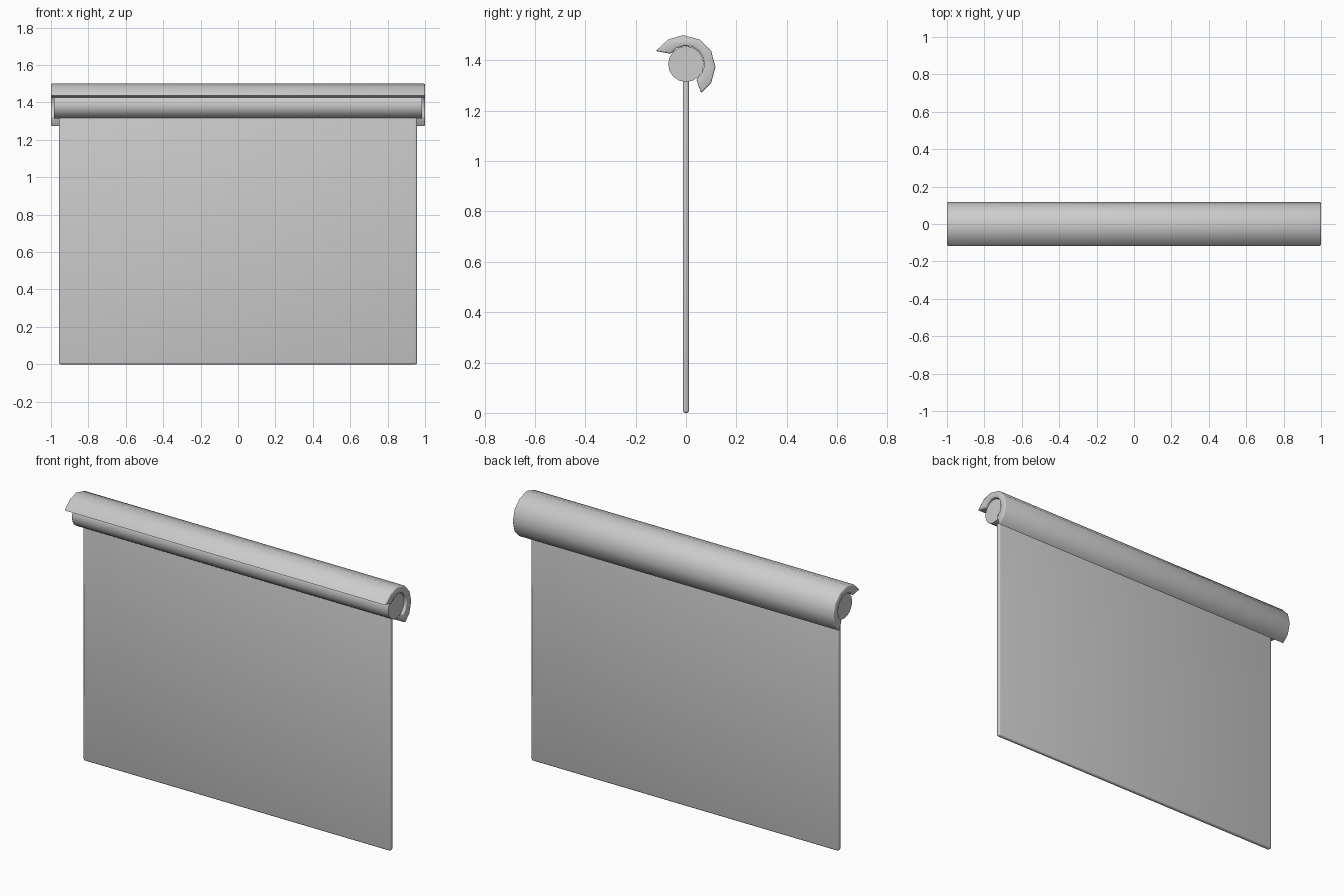
import bpy, bmesh, math

if "Cube" in bpy.data.objects:
    bpy.data.objects.remove(bpy.data.objects["Cube"], do_unlink=True)

grey = bpy.data.materials.new("plain grey")
grey.use_nodes = True
grey.diffuse_color = (0.6, 0.6, 0.6, 1)
grey.node_tree.nodes["Principled BSDF"].inputs["Base Color"].default_value = (0.6, 0.6, 0.6, 1)


def extrude_along_x(name, profile, half, bevel, segments, angle):
    """Extrude a (y, z) outline from -half to +half in x and soften its edges."""
    bm = bmesh.new()
    face = bm.faces.new([bm.verts.new((-half, y, z)) for y, z in profile])
    new = bmesh.ops.extrude_face_region(bm, geom=[face])["geom"]
    bmesh.ops.translate(bm, vec=(2 * half, 0, 0),
                        verts=[v for v in new if isinstance(v, bmesh.types.BMVert)])
    bmesh.ops.recalc_face_normals(bm, faces=bm.faces)
    mesh = bpy.data.meshes.new(name)
    bm.to_mesh(mesh)
    bm.free()
    mesh.materials.append(grey)
    obj = bpy.data.objects.new(name, mesh)
    bpy.context.collection.objects.link(obj)
    bpy.ops.object.select_all(action="DESELECT")
    obj.select_set(True)
    bpy.context.view_layer.objects.active = obj
    if bevel:
        mod = obj.modifiers.new("Soft edges", "BEVEL")
        mod.width = bevel
        mod.segments = segments
        mod.limit_method = "ANGLE"
        mod.angle_limit = math.radians(50)
        bpy.ops.object.modifier_apply(modifier=mod.name)
    bpy.ops.object.shade_smooth_by_angle(angle=math.radians(angle))
    return obj


AXIS_Z = 1.385


def arc(radius, start, end, count):
    """Points on a circle around the roller axis, angles in degrees."""
    angles = [math.radians(start + (end - start) * i / count) for i in range(count + 1)]
    return [(radius * math.cos(a), AXIS_Z + radius * math.sin(a)) for a in angles]


# Roller tube
extrude_along_x("roller", arc(0.071, 0, 360, 16)[:-1], 0.985, 0, 1, 40)

# Curved cover: faceted outer shell, with an inner face hugging the roller
outer = [(-0.12, 1.437), (-0.071, 1.482), (-0.012, 1.5), (0.056, 1.482),
         (0.1, 1.437), (0.117, 1.373), (0.1, 1.31), (0.06, 1.27)]
inner = arc(0.073, -56, 146, 8)
extrude_along_x("cover", outer + inner, 1.0, 0.006, 2, 45)

# Hanging fabric sheet
sheet = [(-0.012, 0), (0.012, 0), (0.012, AXIS_Z - 0.04), (-0.012, AXIS_Z - 0.04)]
extrude_along_x("fabric_sheet", sheet, 0.957, 0.009, 3, 40)
